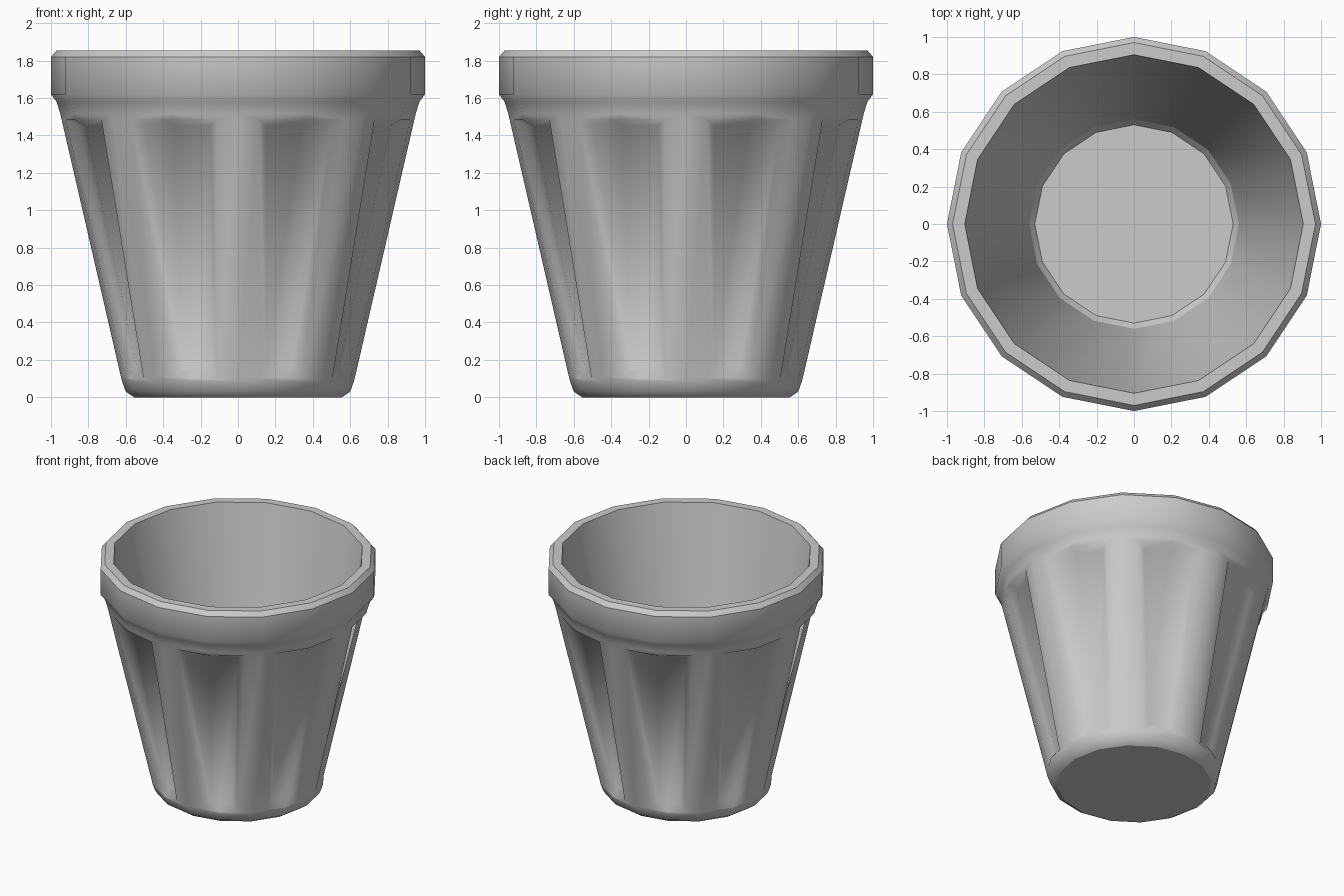
import bpy, bmesh, math
from mathutils import Vector

cube = bpy.data.objects.get("Cube")
if cube:
    bpy.data.objects.remove(cube, do_unlink=True)

SIDES = 16          # eight ribs alternating with eight recessed panels
RIB_HALF = 0.115    # half width of each rib

mat = bpy.data.materials.new("grey_clay")
mat.use_nodes = True
grey = (0.6, 0.6, 0.6, 1.0)
mat.diffuse_color = grey
mat.node_tree.nodes["Principled BSDF"].inputs["Base Color"].default_value = grey

bm = bmesh.new()


def ring(r, z, split=False):
    """Sixteen-sided ring; split adds the panel edge point on every side."""
    pts = [Vector((r * math.cos(a), r * math.sin(a), z))
           for a in (2 * math.pi * i / SIDES for i in range(SIDES))]
    out = []
    for i, p in enumerate(pts):
        q = pts[(i + 1) % SIDES]
        out.append(bm.verts.new(p))
        if split:
            t = RIB_HALF / (q - p).length
            out.append(bm.verts.new(p.lerp(q, t if i % 2 == 0 else 1 - t)))
    return out


def bridge(lo, hi):
    """Join two rings side by side; either ring may carry split points."""
    def span(loop, i):
        n = len(loop) // SIDES
        return [loop[(i * n + k) % len(loop)] for k in range(n + 1)]
    for i in range(SIDES):
        bm.faces.new(span(lo, i) + span(hi, i)[::-1])


def bridge_panels(lo, hi):
    """Join two split rings with quads and return the panel faces."""
    n, panels = len(lo), []
    for j in range(n):
        k = (j + 1) % n
        f = bm.faces.new((lo[j], lo[k], hi[k], hi[j]))
        if j % 4 in (1, 2):
            panels.append(f)
    return panels


# Profile: radius, height, split ring, sharp ring
profile = [
    (0.555, 0.0, False, True), (0.60, 0.03, False, False),
    (0.62, 0.085, False, False),                                # foot
    (0.625, 0.105, True, False), (0.943, 1.485, True, False),   # panel limits
    (0.95, 1.515, False, False), (0.97, 1.58, False, False),
    (1.0, 1.62, False, False), (1.0, 1.82, False, True),        # rim band
    (0.97, 1.855, False, True), (0.905, 1.855, False, True),    # lip
    (0.875, 1.70, False, False), (0.56, 0.12, False, True),     # inside wall
    (0.53, 0.08, False, True),                                  # floor edge
]
rings = [ring(r, z, s) for r, z, s, _ in profile]
panels = []
for i in range(len(rings) - 1):
    if profile[i][2] and profile[i + 1][2]:
        panels = bridge_panels(rings[i], rings[i + 1])
    else:
        bridge(rings[i], rings[i + 1])

# Underside and inner floor
bm.faces.new(rings[0][::-1])
bm.faces.new(rings[-1])

# Sharp edges around foot, lip and floor; everything else is smooth
for f in bm.faces:
    f.smooth = True
for loop, (_, _, _, sharp) in zip(rings, profile):
    if sharp:
        for a, b in zip(loop, loop[1:] + loop[:1]):
            bm.edges.get((a, b)).smooth = False

# Sink the panels with sloping borders
bm.normal_update()
res = bmesh.ops.inset_region(bm, faces=panels, thickness=0.045, depth=-0.05,
                             use_even_offset=True, use_boundary=True)
for f in res["faces"]:
    f.smooth = True

mesh = bpy.data.meshes.new("fluted_cup")
bm.normal_update()
bm.to_mesh(mesh)
bm.free()
mesh.materials.append(mat)
cup = bpy.data.objects.new("fluted_cup", mesh)
bpy.context.collection.objects.link(cup)
